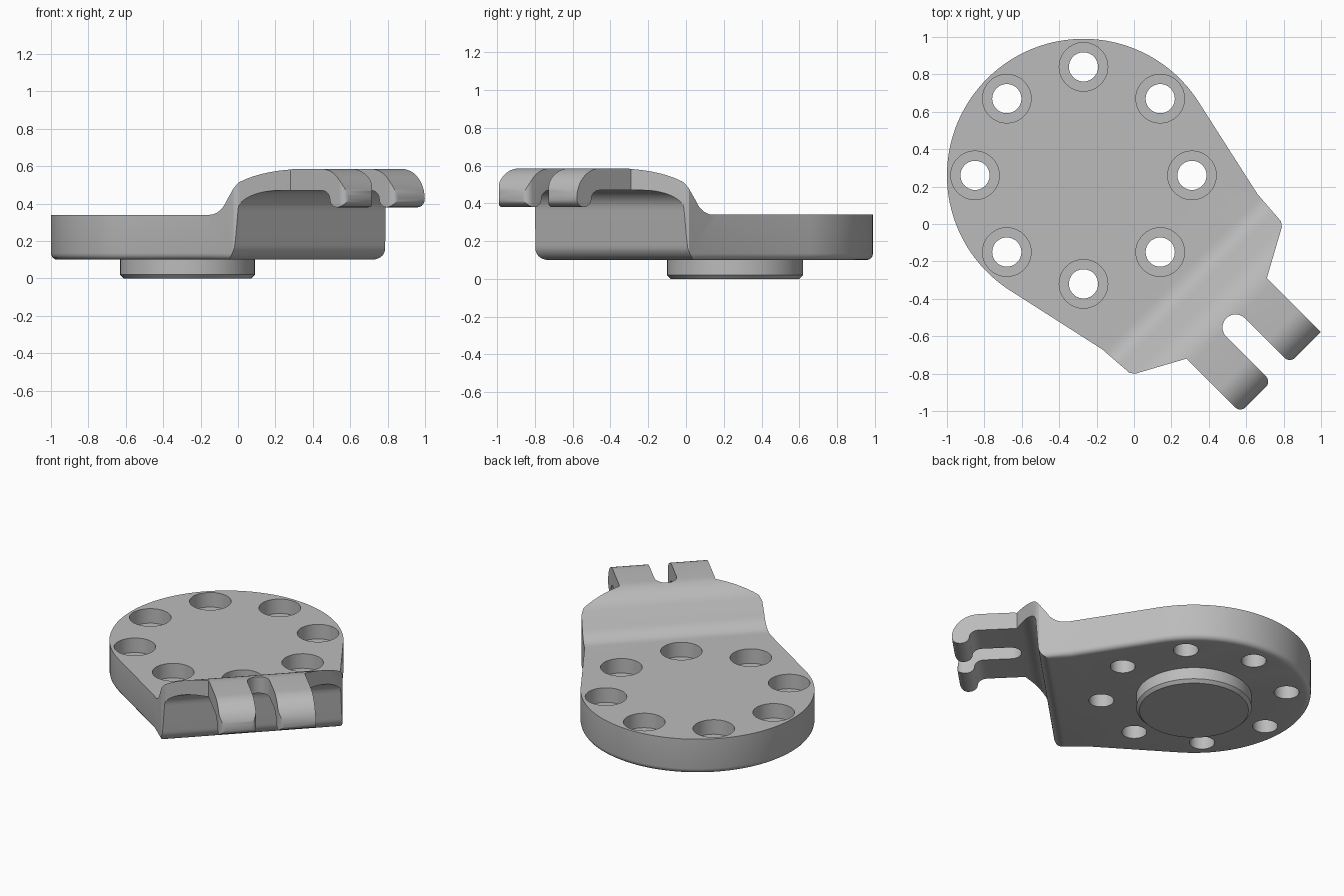
import bpy, bmesh, math
from mathutils import Matrix, Vector

if "Cube" in bpy.data.objects:
    bpy.data.objects.remove(bpy.data.objects["Cube"])

# Local frame: u points from the disc to the hooks, v runs across, origin on the disc axis
FRAME = Matrix.Translation((-0.27, 0.26, 0)) @ Matrix.Rotation(math.radians(-45), 4, 'Z')
R = 0.73

grey = bpy.data.materials.new("machined grey")
grey.diffuse_color = (0.5, 0.5, 0.5, 1)
grey.use_nodes = True
grey.node_tree.nodes["Principled BSDF"].inputs["Base Color"].default_value = grey.diffuse_color


def arc(cx, cy, rx, ry, a0, a1, n):
    out = []
    for i in range(n + 1):
        a = math.radians(a0 + (a1 - a0) * i / n)
        out.append((cx + rx * math.cos(a), cy + ry * math.sin(a)))
    return out


def finish(name, bm):
    bmesh.ops.recalc_face_normals(bm, faces=bm.faces)
    me = bpy.data.meshes.new(name)
    bm.to_mesh(me)
    bm.free()
    me.materials.append(grey)
    ob = bpy.data.objects.new(name, me)
    ob.matrix_world = FRAME
    bpy.context.collection.objects.link(ob)
    return ob


def prism(bm, pts, place, depth):
    """Extrude a closed outline; returns the starting face."""
    face = bm.faces.new([bm.verts.new(place(*p)) for p in pts])
    ext = bmesh.ops.extrude_face_region(bm, geom=[face], use_keep_orig=True)
    bmesh.ops.translate(bm, vec=depth,
                        verts=[g for g in ext['geom'] if isinstance(g, bmesh.types.BMVert)])
    return face


def lathe(bm, prof, cx, cy, n):
    """Closed solid of revolution from (radius, z) points."""
    rings = [[bm.verts.new((cx + r * math.cos(2 * math.pi * i / n),
                            cy + r * math.sin(2 * math.pi * i / n), z)) for i in range(n)]
             for r, z in prof]
    for a, b in zip(rings, rings[1:]):
        for i in range(n):
            bm.faces.new((a[i], a[(i + 1) % n], b[(i + 1) % n], b[i]))
    bm.faces.new(rings[0])
    bm.faces.new(rings[-1])


def boolean(ob, other, op):
    m = ob.modifiers.new("cut", 'BOOLEAN')
    m.operation, m.object, m.solver = op, other, 'EXACT'
    bpy.context.view_layer.objects.active = ob
    bpy.ops.object.modifier_apply(modifier=m.name)
    bpy.data.objects.remove(other)


# Plan outline: disc, tapering neck, flange and two hooks with a rounded slot
plan = arc(0, 0, R, R, 77.6, 282.4, 90)
plan += [(0.728, -0.587), (0.92, -0.573), (0.945, -0.555), (1.082, -0.304)]
plan += arc(1.45, -0.264, 0.04, 0.04, -90, 0, 5)
plan += arc(1.45, -0.11, 0.04, 0.04, 0, 90, 5)
plan += arc(1.15, 0, 0.07, 0.07, 270, 90, 16)
plan += arc(1.45, 0.11, 0.04, 0.04, -90, 0, 5)
plan += [(1.49, 0.304), (1.082, 0.304), (0.945, 0.555), (0.92, 0.573), (0.728, 0.587)]

bm = bmesh.new()
bottom = prism(bm, plan, lambda u, v: (u, v, 0.1), Vector((0, 0, 0.6)))
bmesh.ops.bevel(bm, geom=list(bottom.edges), offset=0.035, segments=4,
                profile=0.5, affect='EDGES', clamp_overlap=False)
body = finish("hub_plate_with_hooks", bm)

# Side profile: plate, stepped rise, undercut wall and curled hook
side = [(-0.9, 0.05), (-0.9, 0.34)]
side += arc(0.75, 0.49, 0.14, 0.15, -90, -30, 8)
side += arc(1.12, 0.405, 0.22, 0.18, 155, 90, 10)
side += arc(1.32, 0.425, 0.17, 0.16, 90, 0, 12)
side += arc(1.435, 0.425, 0.055, 0.045, 0, -180, 10)[1:]
side += arc(1.32, 0.425, 0.06, 0.045, 0, 90, 8)[1:]
side += arc(1.05, 0.36, 0.11, 0.11, 90, 180, 10)
side += [(0.93, 0.22)]
side += arc(0.85, 0.18, 0.076, 0.08, 0, -90, 8)
side += [(0.84, 0.0999), (0.80, 0.05)]

bm = bmesh.new()
prism(bm, side, lambda u, z: (u, -1, z), Vector((0, 2, 0)))
boolean(body, finish("side_cutter", bm), 'INTERSECT')

# Eight counterbored bolt holes
bm = bmesh.new()
for k in range(8):
    a = math.radians(45 * k)
    lathe(bm, [(0.078, 0), (0.078, 0.24), (0.13, 0.24), (0.13, 0.45)],
          0.58 * math.cos(a), 0.58 * math.sin(a), 40)
boolean(body, finish("bolt_hole_cutter", bm), 'DIFFERENCE')

# Chamfered locating boss underneath
bm = bmesh.new()
lathe(bm, [(0.34, 0), (0.36, 0.02), (0.36, 0.12)], 0, 0, 96)
boss = finish("bottom_boss", bm)

for ob in (body, boss):
    bpy.ops.object.select_all(action='DESELECT')
    ob.select_set(True)
    bpy.context.view_layer.objects.active = ob
    bpy.ops.object.shade_smooth_by_angle(angle=math.radians(30))
